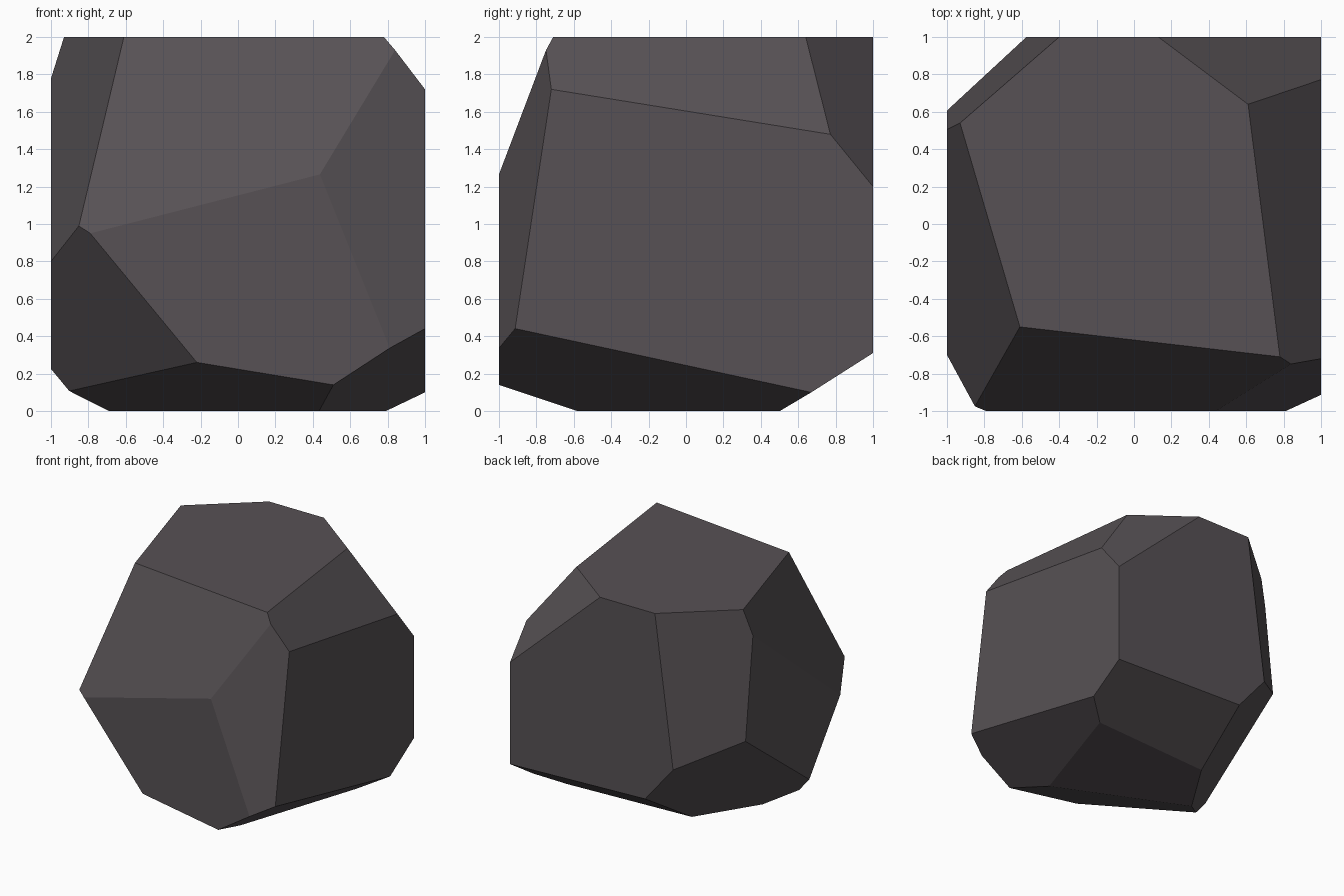
import bpy
import bmesh
from mathutils import Vector

default = bpy.data.objects.get("Cube")
if default:
    bpy.data.objects.remove(default, do_unlink=True)


def make_material(name, colour):
    material = bpy.data.materials.new(name)
    material.use_nodes = True
    material.diffuse_color = (*colour, 1)
    shader = material.node_tree.nodes["Principled BSDF"]
    shader.inputs["Base Color"].default_value = (*colour, 1)
    shader.inputs["Roughness"].default_value = 0.9
    return material


def chip(bm, points):
    """Slice the stone along the plane through three points and close the cut."""
    a, b, c = (Vector(p) for p in points)
    normal = (b - a).cross(c - a).normalized()
    # The waste side always points away from the middle of the stone
    if normal.dot(a - Vector((0, 0, 1))) < 0:
        normal.negate()
    geometry = bm.verts[:] + bm.edges[:] + bm.faces[:]
    bmesh.ops.bisect_plane(bm, geom=geometry, dist=0.0001, plane_co=a,
                           plane_no=normal, clear_outer=True)
    rim = [edge for edge in bm.edges if edge.is_boundary]
    bmesh.ops.holes_fill(bm, edges=rim, sides=0)


# Corners shared by neighbouring chips, named by where they sit
top_right_front = (0.78, -0.71, 2)
top_right_back = (0.61, 0.64, 2)
top_left_front = (-0.61, -0.55, 2)
top_left_back = (-0.93, 0.54, 2)
right_upper_front = (1, -0.72, 1.72)
left_middle_front = (-1, -0.7, 0.8)
front_lower_left = (-0.22, -1, 0.26)
front_lower_right = (0.51, -1, 0.14)
back_lower_left = (-0.305, 1, 0.355)
right_lower_back = (1, 0.67, 0.1)
back_left_ridge = (-0.575, 1, 0.68)

chips = {
    "upper back right": ((0.13, 1, 2), top_right_back, (1, 1, 1.2)),
    "upper right": (top_right_back, top_right_front, right_upper_front),
    "upper front": (top_left_front, top_right_front, (-0.79, -1, 0.95)),
    "front right": (right_upper_front, (0.44, -1, 1.26), (0.81, -1, 0.34)),
    "upper left": (top_left_back, top_left_front, left_middle_front),
    "lower front left": ((-0.79, -1, 0.95), front_lower_left, left_middle_front),
    "back left": (top_left_back, (-0.4, 1, 2), back_left_ridge),
    "lower back left": (back_left_ridge, back_lower_left, (-1, -0.28, 0.22)),
    "lower back": (back_lower_left, (1, 1, 0.31), right_lower_back),
    "lower right": (front_lower_right, (1, -0.91, 0.44), right_lower_back),
    "lower front": (front_lower_left, front_lower_right, (-0.68, -0.08, 0)),
}

# Start from a block and chip away its corners and edges
bm = bmesh.new()
bmesh.ops.create_cube(bm, size=2)
bmesh.ops.translate(bm, verts=bm.verts, vec=(0, 0, 1))
for points in chips.values():
    chip(bm, points)
bmesh.ops.recalc_face_normals(bm, faces=bm.faces)

# Flat-shaded stone
mesh = bpy.data.meshes.new("rock")
bm.to_mesh(mesh)
bm.free()
mesh.materials.append(make_material("dark warm grey stone", (0.095, 0.083, 0.09)))
rock = bpy.data.objects.new("rock", mesh)
bpy.context.collection.objects.link(rock)
